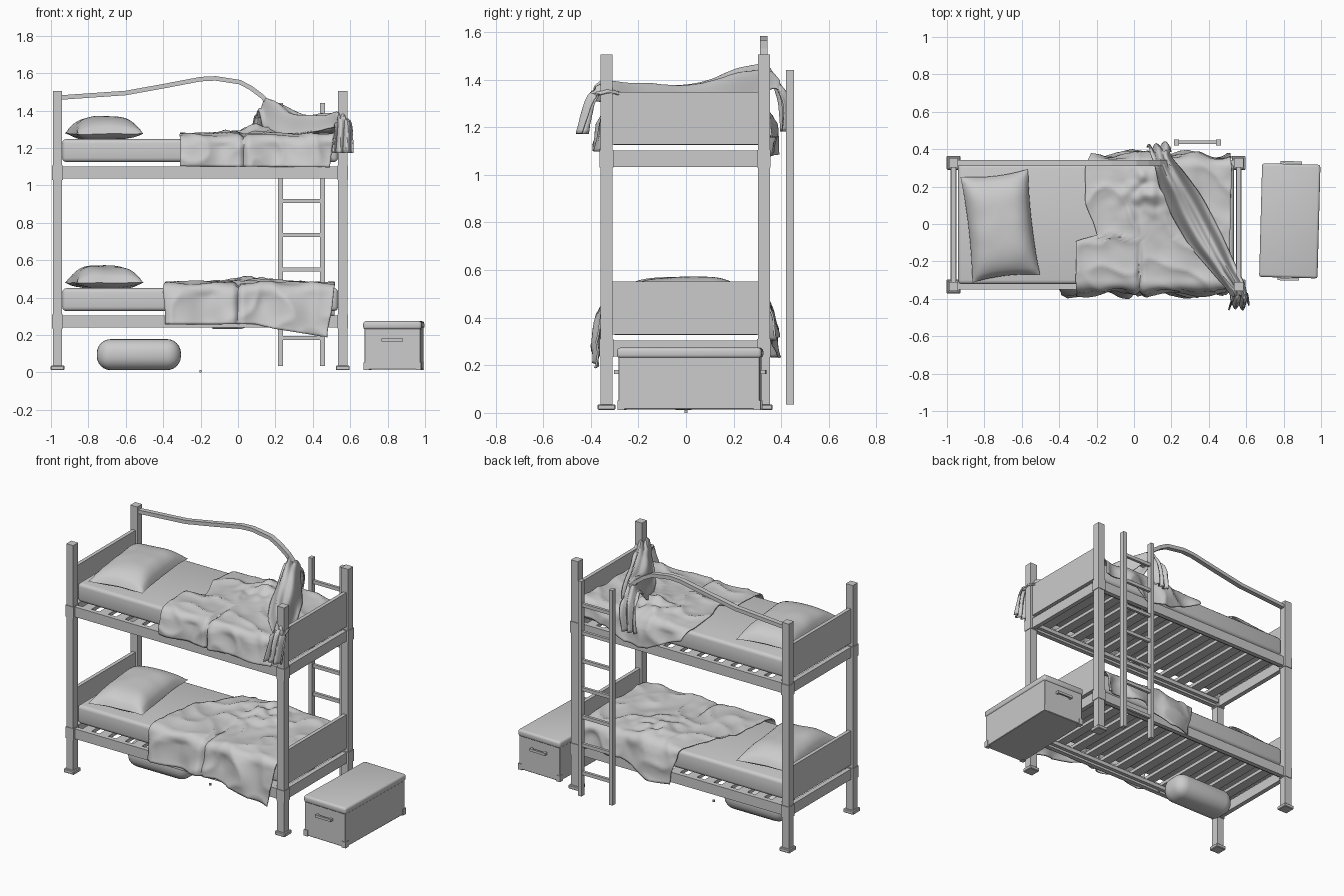
import bpy, bmesh, math
from mathutils import Vector, noise

if "Cube" in bpy.data.objects:
    bpy.data.objects.remove(bpy.data.objects["Cube"])

grey = bpy.data.materials.new("plain grey")
grey.diffuse_color = (0.6, 0.6, 0.6, 1)
grey.use_nodes = True
grey.node_tree.nodes["Principled BSDF"].inputs["Base Color"].default_value = grey.diffuse_color


def finish(name, bm, smooth=None):
    bmesh.ops.recalc_face_normals(bm, faces=bm.faces)
    me = bpy.data.meshes.new(name)
    bm.to_mesh(me)
    bm.free()
    ob = bpy.data.objects.new(name, me)
    bpy.context.collection.objects.link(ob)
    me.materials.append(grey)
    if smooth:
        bpy.context.view_layer.objects.active = ob
        bpy.ops.object.select_all(action='DESELECT')
        ob.select_set(True)
        bpy.ops.object.shade_smooth_by_angle(angle=math.radians(smooth))
    return ob


def box(name, x0, x1, y0, y1, z0, z1, bevel=0, segs=1, rot=0):
    bm = bmesh.new()
    bmesh.ops.create_cube(bm, size=1)
    for v in bm.verts:
        v.co = Vector((v.co.x * (x1 - x0), v.co.y * (y1 - y0), v.co.z * (z1 - z0)))
    if bevel:
        bmesh.ops.bevel(bm, geom=bm.edges[:], offset=bevel, segments=segs,
                        profile=0.5, affect='EDGES')
    ob = finish(name, bm, 40 if segs > 1 else None)
    ob.location = ((x0 + x1) / 2, (y0 + y1) / 2, (z0 + z1) / 2)
    ob.rotation_euler.z = rot
    return ob


def sheet(name, nu, nv, func, thick=0.0, smooth=50):
    """Grid surface from func(u, v), u and v in 0..1."""
    bm = bmesh.new()
    g = [[bm.verts.new(func(i / nu, j / nv)) for j in range(nv + 1)] for i in range(nu + 1)]
    for i in range(nu):
        for j in range(nv):
            bm.faces.new((g[i][j], g[i + 1][j], g[i + 1][j + 1], g[i][j + 1]))
    ob = finish(name, bm, smooth)
    if thick:
        m = ob.modifiers.new("thickness", 'SOLIDIFY')
        m.thickness, m.offset = thick, 0
    return ob


def lerp(pts, t):
    """Piecewise linear lookup in (t, value) pairs."""
    for (a, p), (b, q) in zip(pts, pts[1:]):
        if t <= b:
            k = max(0, (t - a) / (b - a))
            return p + (q - p) * k
    return pts[-1][1]


# Posts with feet and joint brackets
XS, YS = (-0.965, 0.56), (-0.334, 0.327)
for nx, x in zip(("left", "right"), XS):
    for ny, y in zip(("front", "back"), YS):
        n = f"{ny}_{nx}"
        box(n + "_post", x - .025, x + .025, y - .025, y + .025, .03, 1.505)
        box(n + "_foot", x - .037, x + .037, y - .037, y + .037, .012, .036, .004)
        for z in (.235, 1.03):
            box(n + "_bracket", x - .029, x + .029, y - .029, y + .029, z, z + .075)

# Two bunks: rails, end boards, slats, mattress
for level, z in (("lower", 0.0), ("upper", 0.797)):
    for y in YS:
        box(level + "_side_rail", -.94, .535, y - .015, y + .015, .24 + z, .305 + z)
    for x in XS:
        box(level + "_end_rail", x - .015, x + .015, -.31, .302, .237 + z, .305 + z)
        box(level + "_end_board", x - .012, x + .012, -.31, .302, .33 + z, .552 + z)
    for y in (-.308, .30):
        box(level + "_slat_ledge", -.94, .535, y - .012, y + .012, .255 + z, .28 + z)
    for i in range(12):
        x = -.87 + i * 1.335 / 11
        box(level + "_slat", x - .032, x + .032, -.32, .312, .281 + z, .303 + z)
    box(level + "_mattress", -.94, .535, -.322, .322, .328 + z, .45 + z, .022, 3)


# Pillows: pinched cushion, flatter below
def pillow(name, z):
    for side, h in (("top", .095), ("underside", -.032)):
        def f(u, v):
            a, b = 2 * u - 1, 2 * v - 1
            puff = max(0, (1 - a ** 4) * (1 - b ** 4)) ** .6 * (1 - .22 * (a * a + b * b) / 2)
            x = .182 * a * (1 - .07 * (1 - b * b))
            y = .285 * b * (1 - .06 * (1 - a * a))
            r = math.radians(6.5)
            wob = .006 * noise.noise(Vector((x * 9, y * 9, z)))
            return (-.715 + x * math.cos(r) - y * math.sin(r),
                    -.01 + x * math.sin(r) + y * math.cos(r), z + h * puff + wob)
        sheet(f"{name}_{side}", 28, 32, f)


pillow("lower_pillow", .478)
pillow("upper_pillow", 1.275)


# Blankets draped over the mattress edges
def blanket(name, top, left, right, front, back, crease, seed):
    flat, r = .305, .045
    arc = r * math.pi / 2

    def f(u, v):
        x_guess = -.3 + .82 * u
        lf, lb = lerp(front, x_guess), lerp(back, x_guess)
        s = -(flat + arc + lf) + v * (2 * (flat + arc) + lf + lb)
        x0 = lerp(left, s)
        x1 = lerp(right, s)
        x = x0 + (x1 - x0) * u + .012 * noise.noise(Vector((s * 6, u * 2, seed)))
        a, sg = abs(s), (1 if s > 0 else -1)
        if a < flat:
            y, z, h = a, top, 0
        elif a < flat + arc:
            t = (a - flat) / r
            y, z, h = flat + r * math.sin(t), top - r * (1 - math.cos(t)), t / 2
        else:
            h = 1 + (a - flat - arc) * 6
            y, z = flat + r + .12 * (a - flat - arc), top - r - (a - flat - arc)
        # soft folds, sharper creases and a crumpled heap
        ridge = 1 - abs(noise.noise(Vector((x * 5 + s * 3, s * 4 - x * 2, seed)))) * 2.2
        lump = math.exp(-((x - .08) ** 2 + (s - .18) ** 2) / .025)
        d = .014 * max(0, ridge) ** 2 + .008 * noise.noise(Vector((x * 8, s * 8, seed + 3)))
        d += lump * .03 * (1 + noise.noise(Vector((x * 16, s * 16, seed))))
        d -= .022 * math.exp(-((x - crease) / .014) ** 2) * min(1, max(0, -s / .25))
        k = min(1, h)
        y += k * (d + .012 * math.sin(x * 21 + seed) * min(1.2, h))
        z += (1 - k) * d
        return (x, sg * y, z)
    sheet(name, 80, 80, f, .008)


blanket("lower_blanket", .468,
        [(-.6, -.38), (-.35, -.40), (0, -.36), (.15, -.27), (.3, -.20), (.5, -.14)],
        [(-.6, .48), (-.35, .515), (.5, .515)],
        [(-.3, .165), (.15, .165), (.25, .19), (.52, .235)],
        [(-.3, .19), (-.1, .19), (.15, .10), (.52, .12)], 0.0, 2.0)
blanket("upper_blanket", 1.263,
        [(-.5, -.31), (-.09, -.31), (-.06, -.2), (.02, -.22), (.12, -.26), (.3, -.26), (.5, -.2)],
        [(-.5, .49), (-.3, .515), (.5, .52)],
        [(-.3, .115), (.52, .12)],
        [(-.3, .02), (-.05, .13), (.15, .14), (.3, .06), (.52, .06)], .03, 7.0)

# Bunched throw slung from the guard rail to the front post: x, y, z, half width, drop
TH = [(.12, .415, 1.17, .05, 0), (.14, .405, 1.34, .06, 0), (.15, .345, 1.465, .045, .07),
      (.20, .24, 1.44, .075, .15), (.28, .10, 1.40, .095, .13), (.38, -.08, 1.375, .09, .11),
      (.47, -.22, 1.37, .065, .09), (.55, -.34, 1.385, .045, .05),
      (.565, -.40, 1.345, .045, .02), (.56, -.445, 1.16, .055, 0)]
TH = [(i / (len(TH) - 1), Vector(p)) for i, p in enumerate(TH)]


def throw(u, v):
    p = sum((lerp(TH, min(1, max(0, u + k * .025))) for k in (-1, 0, 1)), Vector((0,) * 5)) / 3
    t = 2 * v - 1
    fold = .014 * math.sin(v * 17 + u * 5) + .02 * noise.noise(Vector((u * 7, v * 4, 5)))
    c, s = (.86, .5) if .15 < u < .85 else (1, .1)
    upright = u < .15 or u > .85
    return (p[0] + c * p[3] * t, p[1] + s * p[3] * t + (fold if upright else 0),
            p[2] - p[4] * abs(t) ** 1.8 + (0 if upright else fold))


sheet("slung_throw", 60, 28, throw, .008)

# Bent guard rail along the back of the top bunk
RAIL = [(-.945, 1.47), (-.6, 1.494), (-.4, 1.53), (-.2, 1.568), (-.12, 1.572), (.01, 1.552),
        (.07, 1.52), (.13, 1.475), (.18, 1.42), (.2, 1.34)]
bm = bmesh.new()
rings = []
for i, (x, z) in enumerate(RAIL):
    a, b = RAIL[max(0, i - 1)], RAIL[min(len(RAIL) - 1, i + 1)]
    t = Vector((b[0] - a[0], 0, b[1] - a[1])).normalized()
    n = Vector((-t.z, 0, t.x)) * .012
    w = Vector((0, .016, 0))
    c = Vector((x, .327, z))
    rings.append([bm.verts.new(c + p) for p in (n + w, n - w, -n - w, -n + w)])
for p, q in zip(rings, rings[1:]):
    for k in range(4):
        bm.faces.new((p[k], p[k - 1], q[k - 1], q[k]))
bm.faces.new(rings[0])
bm.faces.new(rings[-1][::-1])
finish("guard_rail", bm)

# Ladder on the back
for x in (.228, .452):
    box("ladder_stile", x - .013, x + .013, .42, .453, .035, 1.44)
for i in range(7):
    z = .185 + i * .183
    box("ladder_rung", .235, .445, .428, .446, z - .011, z + .011)


# Storage trunk, slightly turned
TR = math.radians(-1.5)


def trunk(name, x0, x1, y0, y1, z0, z1, *bev):
    ob = box(name, x0, x1, y0, y1, z0, z1, *bev, rot=TR)
    cx, cy, lx, ly = .833, .017, ob.location.x, ob.location.y
    ob.location.x = cx + lx * math.cos(TR) - ly * math.sin(TR)
    ob.location.y = cy + lx * math.sin(TR) + ly * math.cos(TR)


trunk("trunk_body", -.15, .15, -.297, .297, .015, .24, .003)
trunk("trunk_lid", -.156, .156, -.304, .304, .23, .274, .014, 3)
for s in (-1, 1):
    trunk("trunk_handle", -.057, .057, s * .313 - .006, s * .313 + .006, .164, .18)
    for e in (-1, 1):
        trunk("trunk_handle_mount", e * .05 - .007, e * .05 + .007,
              s * .302 - .008, s * .302 + .008, .164, .18)
        trunk("trunk_corner", e * .14 - .014, e * .14 + .014,
              s * .286 - .015, s * .286 + .015, .012, .052)

# Rolled bag under the bed and a small stray bit on the floor
box("rolled_bag", -.755, -.305, -.11, .09, .012, .178, .075, 6)
box("floor_scrap", -.207, -.195, -.006, .006, 0, .012)
